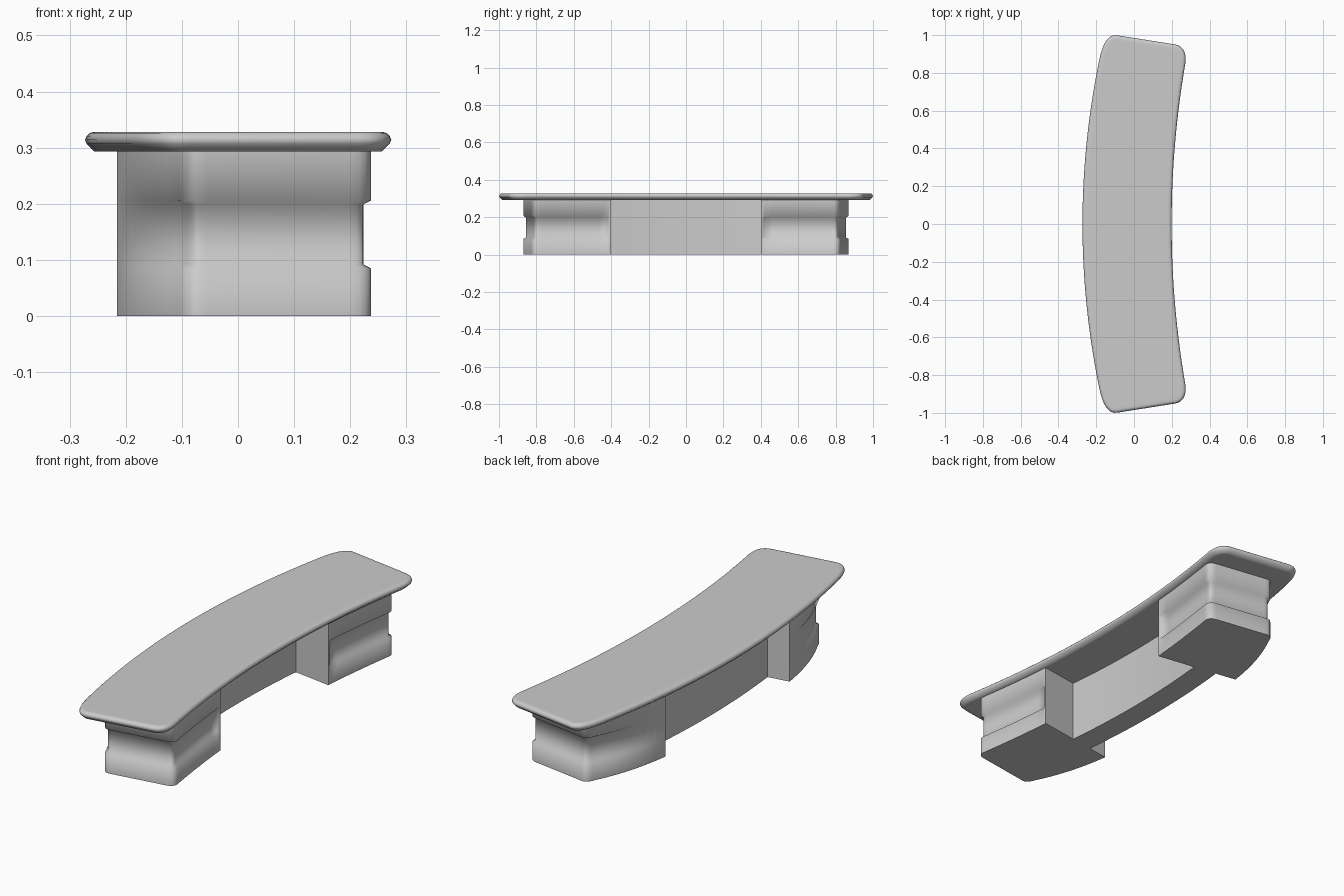
import bpy, bmesh, math
from mathutils import Vector

cube = bpy.data.objects.get("Cube")
if cube:
    bpy.data.objects.remove(cube, do_unlink=True)

grey = bpy.data.materials.new("plain grey")
grey.use_nodes = True
colour = (0.6, 0.6, 0.6, 1)
grey.diffuse_color = colour
grey.node_tree.nodes["Principled BSDF"].inputs["Base Color"].default_value = colour


# Curved plan lines of the seat edges
def convex_x(y):
    return -0.273 + 0.118 * y * y


def concave_x(y):
    return 0.199 + 0.101 * y * y


def span(a, b, n):
    return [a + (b - a) * i / n for i in range(n + 1)]


def corner(a, b, c, n=8):
    a, b, c = Vector(a), Vector(b), Vector(c)
    return [a * (1 - t) ** 2 + b * 2 * t * (1 - t) + c * t * t for t in span(0, 1, n)]


def inset(points, amount, weight):
    """Shift a counter-clockwise outline inward along its corner normals."""
    result = []
    for i, p in enumerate(points):
        d1 = (p - points[i - 1]).normalized()
        d2 = (points[(i + 1) % len(points)] - p).normalized()
        d = (d1 + d2).normalized()
        result.append(p + Vector((-d.y, d.x)) * amount * weight(p))
    return result


def loft(name, points, rings, weight=lambda p: 1, angle=70):
    """Stack inset copies of an outline, given as (inset, z), and cap them."""
    bm = bmesh.new()
    loops = [[bm.verts.new((q.x, q.y, z)) for q in inset(points, d, weight)]
             for d, z in rings]
    n = len(points)
    for low, high in zip(loops, loops[1:]):
        for i in range(n):
            j = (i + 1) % n
            bm.faces.new((low[i], low[j], high[j], high[i]))
    bm.faces.new(loops[0][::-1])
    bm.faces.new(loops[-1])
    bmesh.ops.recalc_face_normals(bm, faces=bm.faces)
    mesh = bpy.data.meshes.new(name)
    bm.to_mesh(mesh)
    bm.free()
    mesh.materials.append(grey)
    obj = bpy.data.objects.new(name, mesh)
    bpy.context.collection.objects.link(obj)
    bpy.ops.object.select_all(action='DESELECT')
    obj.select_set(True)
    bpy.context.view_layer.objects.active = obj
    bpy.ops.object.shade_smooth_by_angle(angle=math.radians(angle))


def flip(points):
    """Mirror an outline across y = 0, keeping its winding."""
    return [Vector((p.x, -p.y)) for p in reversed(points)]


# Seat slab with rounded corners and a soft rim
half = [Vector((concave_x(y), y)) for y in span(0.04, 0.8, 12)]
half += corner((concave_x(0.85), 0.85), (0.282, 0.94), (0.215, 0.951))
half += corner((-0.09, 0.999), (-0.155, 1.01), (convex_x(0.87), 0.87))
half += [Vector((convex_x(y), y)) for y in span(0.82, 0.04, 12)]
loft("seat_slab", half + flip(half),
     [(0.03, 0.293), (0.017, 0.293), (0.003, 0.307), (0, 0.314), (0.003, 0.321),
      (0.008, 0.326), (0.015, 0.328), (0.028, 0.328)], angle=50)


# Pedestals: the groove starts at the concave inner edge
# and fades out towards the convex inner edge
def groove_depth(p):
    y = abs(p.y)
    if p.x < -0.07:
        return min(max((y - 0.46) / 0.38, 0), 1)
    return 1 if y > 0.413 else 0


side = [0.4, 0.411, 0.415] + span(0.46, 0.74, 5)
foot = [Vector((concave_x(y) - 0.025, y)) for y in side]
foot += corner((0.235, 0.78), (0.245, 0.82), (0.2, 0.826), 5)
foot += corner((-0.055, 0.866), (-0.088, 0.877), (-0.103, 0.838), 5)
foot += corner((-0.108, 0.825), (-0.187, 0.67), (-0.216, 0.462), 10)
groove = [(0, 0), (0, 0.085), (0.013, 0.092), (0.013, 0.199), (0, 0.206), (0, 0.296)]
for name, outline in (("back_pedestal", foot), ("front_pedestal", flip(foot))):
    loft(name, outline, groove, groove_depth)

# Thin curved panel joining the pedestals
ys = span(-0.46, 0.46, 16)
panel = [Vector((convex_x(y) + 0.253, y)) for y in ys]
panel += [Vector((convex_x(y) + 0.137, y)) for y in reversed(ys)]
loft("centre_panel", panel, [(0, 0), (0, 0.296)], angle=30)
